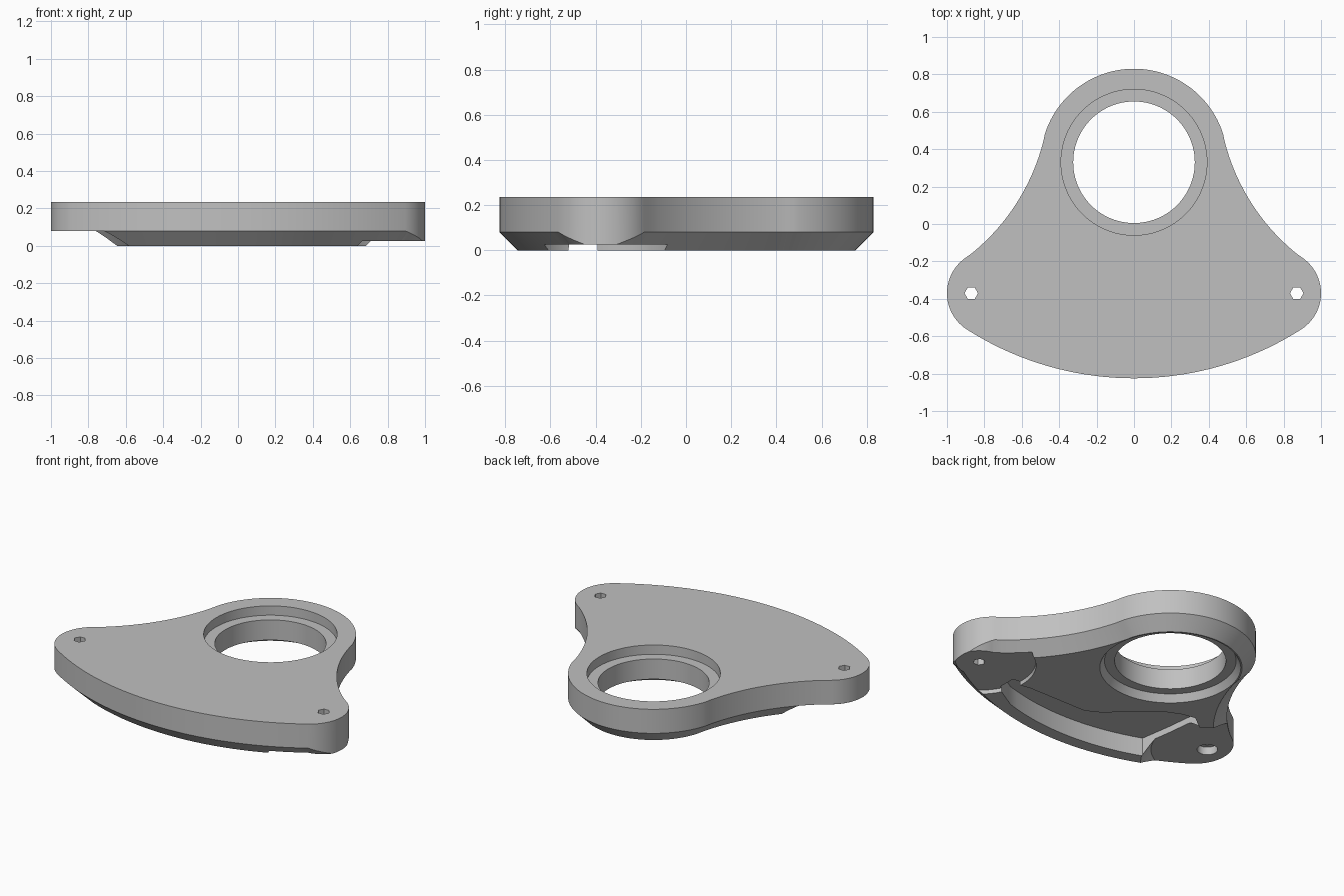
import bpy, bmesh, math
from mathutils import Vector

if "Cube" in bpy.data.objects:
    bpy.data.objects.remove(bpy.data.objects["Cube"], do_unlink=True)

grey = bpy.data.materials.new("plain_grey")
grey.use_nodes = True
colour = (0.53, 0.53, 0.53, 1)
grey.diffuse_color = colour
grey.node_tree.nodes["Principled BSDF"].inputs["Base Color"].default_value = colour

TOP, CHAMFER = 0.235, 0.08
RING, EAR = Vector((0, 0.33)), Vector((0.77, -0.37))
WAIST, FRONT = Vector((1.58, 0.72)), Vector((0, 0.835))
HOLE_X, HOLE_Y = 0.87, -0.37


def angle(a, b):
    d = b - a
    return math.atan2(d.y, d.x)


def half_outline():
    """Tangent arcs as (centre, radius, direction, inset sign, chamfer fade)."""
    a_ring = angle(RING, WAIST)
    a_ear = angle(EAR, WAIST)
    a_front = angle(FRONT, EAR)
    arcs = [(RING, 0.5, math.pi / 2, a_ring, -1, 24),
            (WAIST, 1.13, a_ring + math.pi, a_ear + math.pi, 1, 16),
            (EAR, 0.23, a_ear, a_front, -1, 24),
            (FRONT, 1.66, a_front, -math.pi / 2, -1, 18)]
    pts = []
    for c, r, a0, a1, sign, n in arcs:
        if c is WAIST:
            a0, a1 = a0 % math.tau, a1 % math.tau
        for i in range(n + (c is FRONT)):
            t = i / n
            a = a0 + (a1 - a0) * t
            fade = max(0.15, abs(2 * t - 1)) if c is EAR else 1
            pts.append((c, r, Vector((math.cos(a), math.sin(a))), sign, fade))
    return pts


def loft(name, rings):
    """Closed solid through equal-length rings of points, bottom to top."""
    bm = bmesh.new()
    loops = [[bm.verts.new(p) for p in ring] for ring in rings]
    n = len(loops[0])
    for lo, hi in zip(loops, loops[1:]):
        for i in range(n):
            j = (i + 1) % n
            bm.faces.new((lo[i], lo[j], hi[j], hi[i]))
    bm.faces.new(loops[0][::-1])
    bm.faces.new(loops[-1])
    bmesh.ops.recalc_face_normals(bm, faces=bm.faces)
    mesh = bpy.data.meshes.new(name)
    bm.to_mesh(mesh)
    bm.free()
    obj = bpy.data.objects.new(name, mesh)
    bpy.context.collection.objects.link(obj)
    mesh.materials.append(grey)
    return obj


def prism(name, pts, z0, z1):
    return loft(name, [[(x, y, z) for x, y in pts] for z in (z0, z1)])


def turned(name, x, y, profile, sides=64):
    """Round cutter from (radius, height) pairs."""
    return loft(name, [[(x + r * math.cos(math.tau * i / sides),
                         y + r * math.sin(math.tau * i / sides), z)
                        for i in range(sides)] for r, z in profile])


# Plate body with a chamfered underside that fades out around the left ear
half = half_outline()
low, mid, high = [], [], []


def add_point(point, side):
    c, r, d, sign, fade = point
    if side < 0:
        fade = 1
    inner = c + d * (r + sign * CHAMFER * fade)
    outer = c + d * r
    low.append((side * inner.x, inner.y, 0))
    mid.append((side * outer.x, outer.y, CHAMFER * fade))
    high.append((side * outer.x, outer.y, TOP))


for p in half:
    add_point(p, 1)
for p in reversed(half[1:-1]):
    add_point(p, -1)
plate = loft("mounting_plate", [low, mid, high])

# Ring opening with a step above and a flared step below
cutters = [
    turned("ring_hole", 0, RING.y, [(0.325, -0.1), (0.325, 0.4)], 96),
    turned("top_step", 0, RING.y, [(0.39, 0.175), (0.39, 0.4)], 96),
    turned("bottom_step", 0, RING.y,
           [(0.412, -0.05), (0.412, 0), (0.385, 0.045)], 96),
]

# Channel pocket behind the front rim
pocket = []
for i in range(17):
    x = -0.54 + 0.98 * i / 16
    pocket.append((x, FRONT.y - math.sqrt(1.5 ** 2 - x * x)))
pocket += [(0.59, -0.51), (0.59, -0.4), (0.47, -0.38), (0.06, -0.378), (-0.03, -0.33),
           (-0.15, -0.217), (-0.31, -0.086), (-0.4, -0.045), (-0.49, -0.027),
           (-0.6, -0.11), (-0.57, -0.37)]
cutters.append(prism("pocket", pocket, -0.1, 0.12))

# Ear seats and screw holes
cutters += [
    turned("left_seat", HOLE_X, HOLE_Y, [(0.34, -0.1), (0.33, 0.025)]),
    turned("right_seat", -HOLE_X, HOLE_Y,
           [(0.39, -0.1), (0.39, 0), (0.33, 0.0795)]),
    turned("right_screw_seat", -HOLE_X, HOLE_Y, [(0.06, -0.1), (0.06, 0.13)], 24),
]
for side in (-1, 1):
    cutters.append(turned("screw_hole", side * HOLE_X, HOLE_Y,
                          [(0.036, -0.1), (0.036, 0.4)], 6))

bpy.context.view_layer.objects.active = plate
for cutter in cutters:
    cutter.hide_render = True
    cut = plate.modifiers.new(cutter.name, "BOOLEAN")
    cut.operation = "DIFFERENCE"
    cut.solver = "EXACT"
    cut.object = cutter
    bpy.ops.object.modifier_apply(modifier=cut.name)
    bpy.data.objects.remove(cutter, do_unlink=True)

for obj in bpy.context.selected_objects:
    obj.select_set(False)
plate.select_set(True)
bpy.ops.object.shade_smooth_by_angle(angle=math.radians(25))
